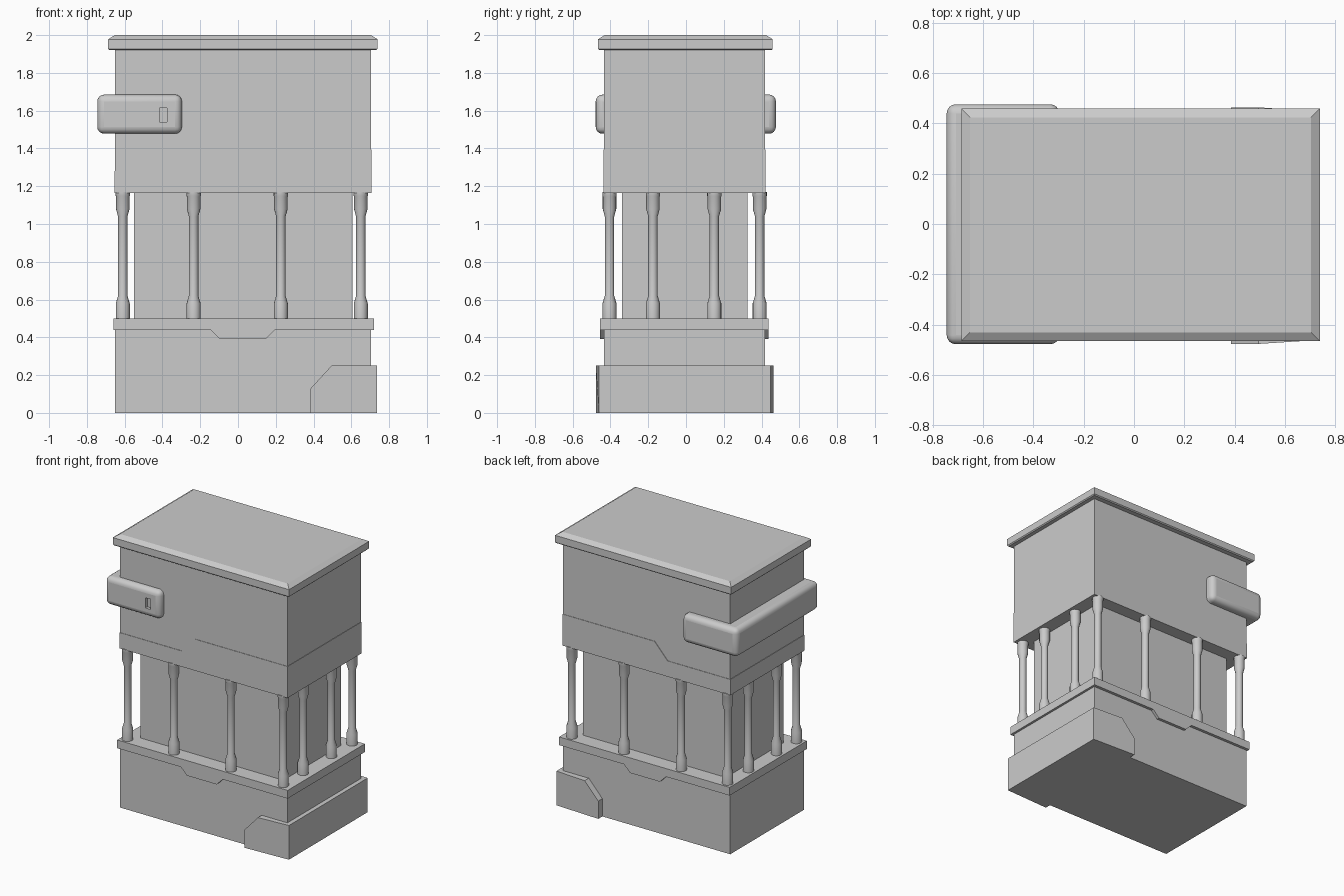
import bpy, bmesh, math

if "Cube" in bpy.data.objects:
    bpy.data.objects.remove(bpy.data.objects["Cube"])


def make(name, bm):
    bmesh.ops.recalc_face_normals(bm, faces=bm.faces)
    me = bpy.data.meshes.new(name)
    bm.to_mesh(me)
    bm.free()
    ob = bpy.data.objects.new(name, me)
    bpy.context.collection.objects.link(ob)
    return ob


def loft(name, rings):
    """Skin a closed solid through rings with equal point counts."""
    bm = bmesh.new()
    loops = [[bm.verts.new(p) for p in r] for r in rings]
    n = len(loops[0])
    for a, b in zip(loops, loops[1:]):
        for i in range(n):
            j = (i + 1) % n
            bm.faces.new((a[i], a[j], b[j], b[i]))
    bm.faces.new(loops[0])
    bm.faces.new(loops[-1])
    return make(name, bm)


def rect(x0, x1, y0, y1, z):
    return [(x0, y0, z), (x1, y0, z), (x1, y1, z), (x0, y1, z)]


def box(name, x0, x1, y0, y1, z0, z1):
    return loft(name, [rect(x0, x1, y0, y1, z0), rect(x0, x1, y0, y1, z1)])


def prism(name, profile, y0, y1):
    """Extrude an xz profile along y."""
    return loft(name, [[(x, y, z) for x, z in profile] for y in (y0, y1)])


def smooth(ob, angle):
    bpy.ops.object.select_all(action='DESELECT')
    ob.select_set(True)
    bpy.context.view_layer.objects.active = ob
    bpy.ops.object.shade_smooth_by_angle(angle=math.radians(angle))


X0, X1, Y0, Y1 = -0.65, 0.703, -0.433, 0.417

# Main stacked blocks
box("lower_body", X0, X1, Y0, Y1, 0, 0.47)
box("inner_core", -0.55, 0.605, -0.34, 0.325, 0.45, 1.2)
box("upper_body", X0, X1, Y0, Y1, 1.17, 1.925)

# Stepped band round the bottom of the upper body
e = 0.003
prism("upper_band", [(X0 - e, 1.165), (X1 + e, 1.165), (X1 + e, 1.395),
                     (-0.04, 1.395), (-0.145, 1.28), (X0 - e, 1.28)], Y0 - e, Y1 + e)

# Ledge with a dropped tab front and back
prism("ledge", [(-0.66, 0.44), (-0.145, 0.44), (-0.095, 0.39), (0.145, 0.39),
                (0.195, 0.44), (0.72, 0.44), (0.72, 0.5), (-0.66, 0.5)], -0.454, 0.438)

# Foot wrapping the right end, sides tapering in towards the end face
foot = [(0.385, 0), (0.735, 0), (0.735, 0.25), (0.495, 0.25), (0.385, 0.13)]
loft("foot_wrap", [[(x, y + s * max(0, x - 0.495) * 0.065, z) for x, z in foot]
                   for y, s in ((-0.477, 1), (0.464, -1))])

# Lid with bevelled top and small bottom chamfer
loft("lid", [rect(-0.687 + i, 0.739 - i, -0.466 + i, 0.459 - i, z)
             for i, z in ((0.007, 1.92), (0, 1.927), (0, 1.978), (0.035, 2.0))])

# Rounded handle wrapping the left end
handle = box("handle_wrap", -0.745, -0.297, -0.478, 0.476, 1.478, 1.685)
bev = handle.modifiers.new("round", 'BEVEL')
bev.width = 0.036
bev.segments = 4
cutter = box("slot_cutter", -0.415, -0.375, -0.5, -0.455, 1.54, 1.615)
cutter.hide_render = True
cutter.hide_set(True)
cut = handle.modifiers.new("slot", 'BOOLEAN')
cut.object = cutter
cut.solver = 'EXACT'
smooth(handle, 35)

# Turned columns round the perimeter
xs = [-0.61, -0.235, 0.227, 0.65]
ys = [-0.405, -0.175, 0.15, 0.39]
spots = [(x, y) for x in xs for y in ys if x in (xs[0], xs[-1]) or y in (ys[0], ys[-1])]
prof = [(0.037, 0.49), (0.037, 0.58), (0.025, 0.62), (0.025, 1.04),
        (0.036, 1.08), (0.036, 1.145), (0.038, 1.15), (0.038, 1.17)]
N = 16
for k, (cx, cy) in enumerate(spots):
    col = loft(f"column_{k + 1}", [[(cx + r * math.cos(2 * math.pi * i / N),
                                     cy + r * math.sin(2 * math.pi * i / N), z)
                                    for i in range(N)] for r, z in prof])
    smooth(col, 30)
